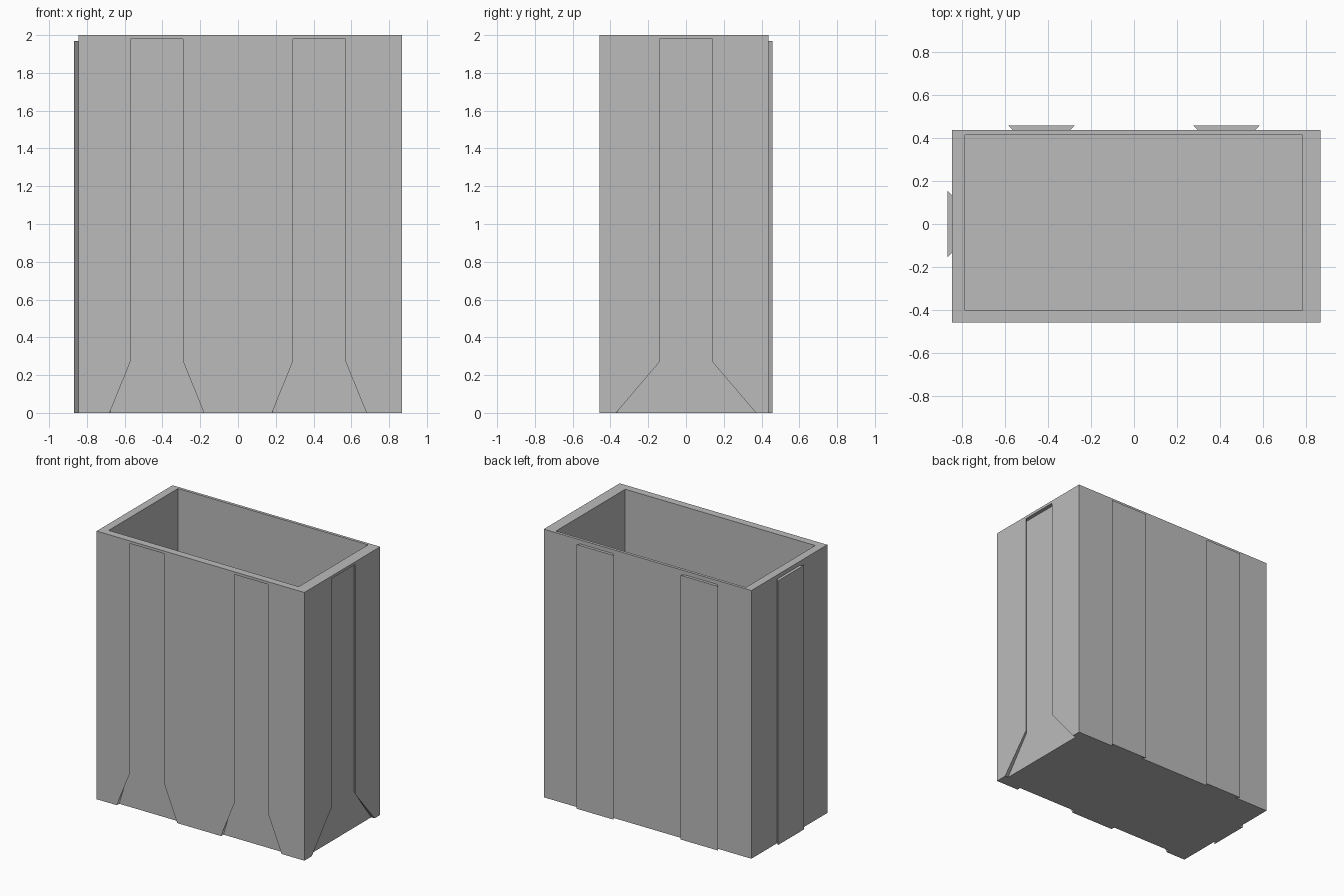
import bpy
import bmesh
from mathutils import Matrix
from math import radians

if "Cube" in bpy.data.objects:
    bpy.data.objects.remove(bpy.data.objects["Cube"], do_unlink=True)

grey = bpy.data.materials.new("plain grey")
grey.use_nodes = True
grey.diffuse_color = (0.5, 0.5, 0.5, 1)
grey.node_tree.nodes["Principled BSDF"].inputs["Base Color"].default_value = (0.5, 0.5, 0.5, 1)

X0, X1, Y0, Y1 = -0.845, 0.868, -0.458, 0.436   # outer walls
TURN = Matrix.Rotation(radians(90), 4, "Z")     # front face -> +x face
CENTRES = (-0.43, 0.43)


def finish(name, bm):
    bmesh.ops.recalc_face_normals(bm, faces=bm.faces)
    mesh = bpy.data.meshes.new(name)
    bm.to_mesh(mesh)
    bm.free()
    mesh.materials.append(grey)
    obj = bpy.data.objects.new(name, mesh)
    bpy.context.collection.objects.link(obj)
    return obj


def block(name, x0, x1, y0, y1, z0, z1):
    bm = bmesh.new()
    bmesh.ops.create_cube(bm, size=1)
    bmesh.ops.scale(bm, vec=(x1 - x0, y1 - y0, z1 - z0), verts=bm.verts)
    bmesh.ops.translate(bm, vec=((x0 + x1) / 2, (y0 + y1) / 2, (z0 + z1) / 2), verts=bm.verts)
    return finish(name, bm)


def loft(name, rings, matrix):
    """Solid joining outlines that have equal point counts."""
    bm = bmesh.new()
    loops = [[bm.verts.new(matrix @ Matrix.Translation(p).translation) for p in r] for r in rings]
    for a, b in zip(loops, loops[1:]):
        for i in range(len(a)):
            j = (i + 1) % len(a)
            bm.faces.new((a[i], a[j], b[j], b[i]))
    bm.faces.new(loops[0])
    bm.faces.new(loops[-1])
    return finish(name, bm)


def groove(name, flare, face, matrix):
    """Dovetail cutter, undercut along the shaft, with a flared mouth below."""
    def ring(y, half, mouth):
        low = -0.02
        spread = mouth + (mouth - half) * 0.02 / 0.27
        right = [(spread, low), (half, 0.27), (half, 1.98)]
        outline = right + [(-x, z) for x, z in reversed(right)]
        return [(x, y, z) for x, z in outline]
    depth = 0.028
    rings = [ring(face - 0.01, 0.14, flare), ring(face, 0.14, flare),
             ring(face + depth, 0.14 + depth, flare)]
    return loft(name, rings, matrix)


def rail(name, face, matrix):
    """Dovetail tongue, wider at its outer side."""
    def ring(z):
        base, tip = face - 0.002, face + 0.022
        return [(-0.13, base, z), (0.13, base, z), (0.154, tip, z), (-0.154, tip, z)]
    return loft(name, [ring(0), ring(1.97)], matrix)


# Open box
box = block("box_body", X0, X1, Y0, Y1, 0, 2)
cutters = [block("cavity_cutter", -0.785, 0.783, -0.402, 0.414, 0.05, 2.1)]

# Grooves in the front and the +x side
for c in CENTRES:
    cutters.append(groove("front_groove_cutter", 0.25, Y0, Matrix.Translation((c, 0, 0))))
cutters.append(groove("left_groove_cutter", 0.37, -X1, TURN))

for cutter in cutters:
    mod = box.modifiers.new(cutter.name, "BOOLEAN")
    mod.operation = "DIFFERENCE"
    mod.solver = "EXACT"
    mod.object = cutter
    cutter.hide_render = True
    cutter.hide_viewport = True
    cutter.display_type = "WIRE"

# Rails on the back and the -x side
for c in CENTRES:
    rail("back_rail", Y1, Matrix.Translation((c, 0, 0)))
rail("right_rail", -X0, TURN)
